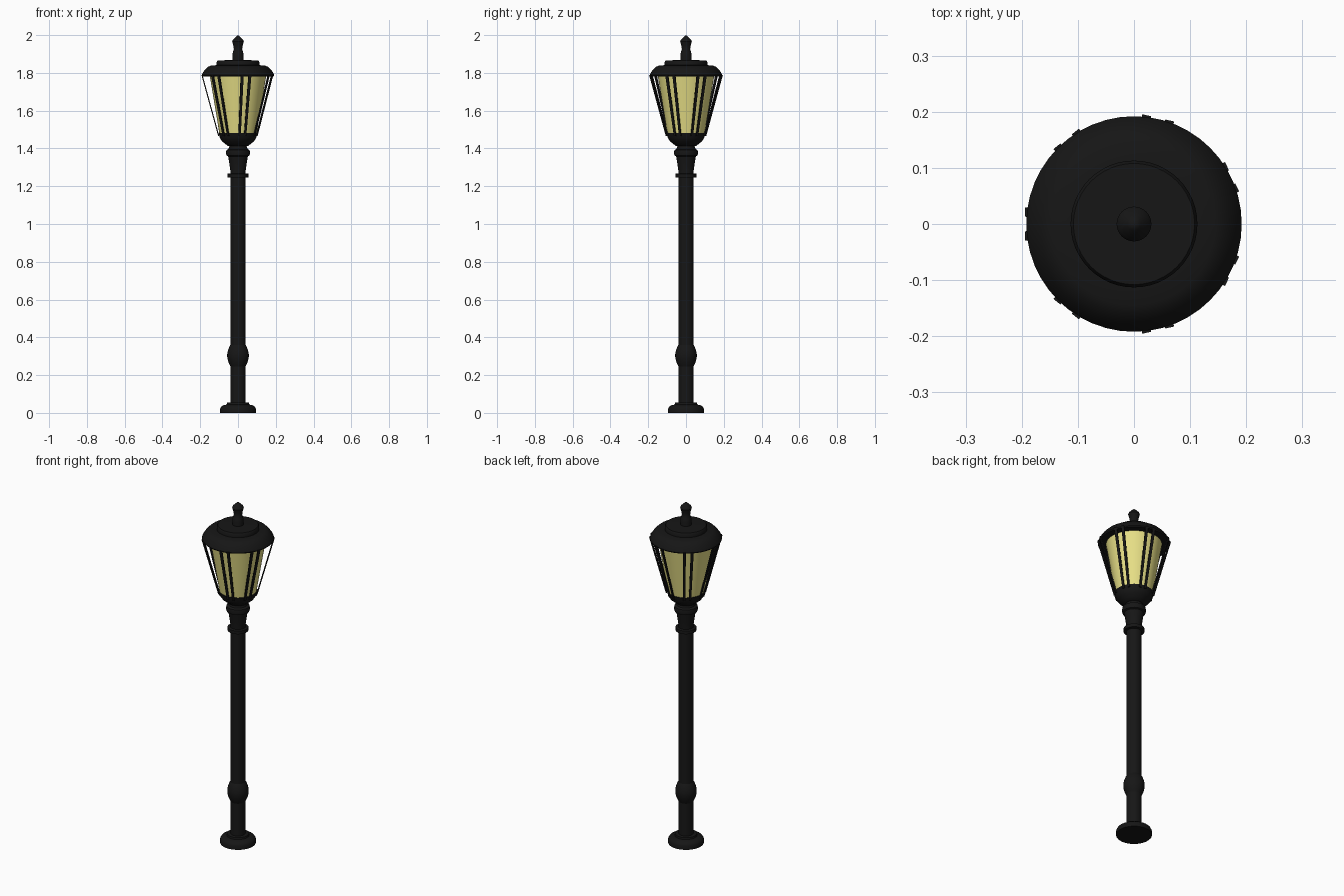
import bpy, bmesh, math
from mathutils import Vector, Matrix

if "Cube" in bpy.data.objects:
    bpy.data.objects.remove(bpy.data.objects["Cube"])


def material(name, rgb):
    m = bpy.data.materials.new(name)
    m.diffuse_color = (*rgb, 1)
    m.use_nodes = True
    m.node_tree.nodes["Principled BSDF"].inputs["Base Color"].default_value = m.diffuse_color
    return m


BLACK = material("black_iron", (0.008, 0.008, 0.008))
GLASS = material("warm_glass", (0.80, 0.74, 0.24))


def finish(name, bm, mat, smooth=True):
    bmesh.ops.recalc_face_normals(bm, faces=bm.faces)
    me = bpy.data.meshes.new(name)
    bm.to_mesh(me)
    bm.free()
    me.materials.append(mat)
    ob = bpy.data.objects.new(name, me)
    bpy.context.collection.objects.link(ob)
    if smooth:
        bpy.ops.object.select_all(action='DESELECT')
        ob.select_set(True)
        bpy.context.view_layer.objects.active = ob
        bpy.ops.object.shade_smooth_by_angle(angle=math.radians(35))
    return ob


def lathe(name, profile, mat=BLACK, sides=48):
    """Spin (radius, height) points round the z axis and cap open ends."""
    bm = bmesh.new()
    rings = []
    for r, z in profile:
        if r == 0:
            rings.append([bm.verts.new((0, 0, z))])
        else:
            rings.append([bm.verts.new((r * math.cos(a), r * math.sin(a), z))
                          for a in (math.tau * i / sides for i in range(sides))])
    for a, b in zip(rings, rings[1:]):
        for i in range(sides):
            j = (i + 1) % sides
            if len(b) == 1:
                bm.faces.new((a[i], a[j], b[0]))
            else:
                bm.faces.new((a[i], a[j], b[j], b[i]))
    for ring in (rings[0], rings[-1]):
        if len(ring) > 1:
            bm.faces.new(ring)
    return finish(name, bm, mat)


# Foot and post
lathe("base", [(.095, 0), (.095, .022), (.09, .032), (.078, .04), (.06, .044),
               (.058, .054), (.04, .056)])
lathe("post", [(.04, .04), (.04, 1.28)])
lathe("post_bulge", [(.04, .245), (.045, .255), (.053, .275), (.057, .295), (.057, .312),
                     (.053, .332), (.045, .352), (.04, .36)])

# Collar under the lantern
lathe("collar_ring", [(.04, 1.245), (.055, 1.247), (.055, 1.266), (.04, 1.268)])
lathe("collar", [(.04, 1.26), (.041, 1.285), (.046, 1.32), (.052, 1.358), (.061, 1.362),
                 (.064, 1.375), (.061, 1.392), (.05, 1.398), (.047, 1.41), (.04, 1.425)])

# Lantern bowl, glass and roof
lathe("lantern_bowl", [(.035, 1.41), (.055, 1.413), (.068, 1.425), (.085, 1.438),
                       (.096, 1.455), (.103, 1.482)])
lathe("glass", [(.098, 1.475), (.15, 1.79)], GLASS)
lathe("roof", [(.188, 1.782), (.192, 1.788), (.188, 1.798), (.175, 1.817), (.16, 1.832),
               (.145, 1.838), (.113, 1.841), (.113, 1.858), (.108, 1.866), (.03, 1.868)])
lathe("finial", [(.03, 1.865), (.03, 1.895), (.027, 1.91), (.022, 1.925), (.025, 1.945),
                 (.031, 1.965), (.027, 1.975), (.012, 1.99), (0, 2.0)], sides=32)

# Seven pairs of flat bars leaning outwards round the glass
bm = bmesh.new()
for k in range(7):
    turn = Matrix.Rotation(math.pi + math.tau * k / 7, 3, 'Z')
    for side in (-1, 1):
        ends = []
        for r, z, off, w in ((.102, 1.465, .015, .006), (.191, 1.79, .021, .008)):
            ends.append([bm.verts.new(turn @ Vector((r + dr, side * off + dy, z)))
                         for dr, dy in ((-.003, -w), (.003, -w), (.003, w), (-.003, w))])
        a, b = ends
        bm.faces.new(a)
        bm.faces.new(b)
        for i in range(4):
            j = (i + 1) % 4
            bm.faces.new((a[i], a[j], b[j], b[i]))
finish("lantern_bars", bm, BLACK, smooth=False)
